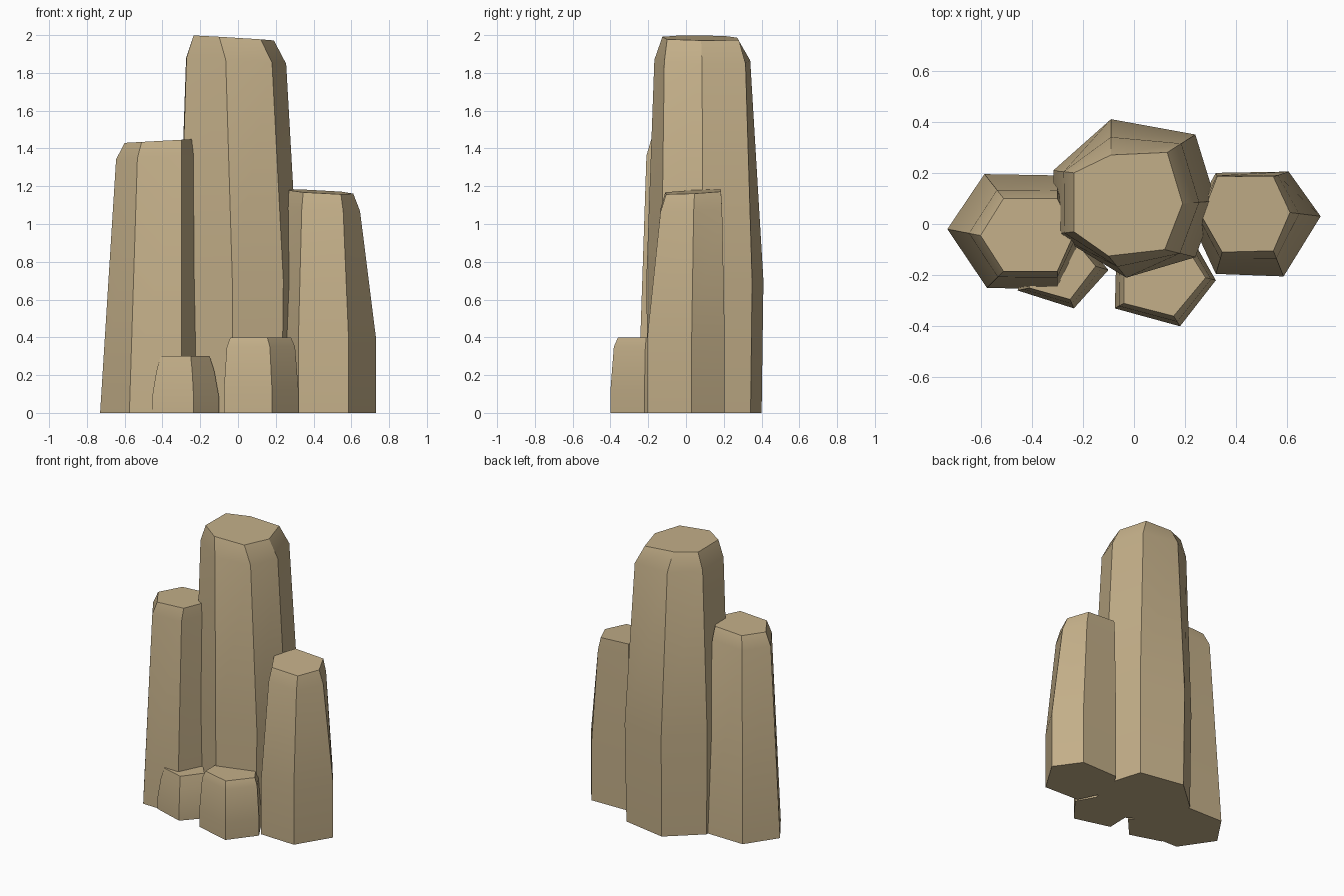
import bpy, bmesh, math

if "Cube" in bpy.data.objects:
    bpy.data.objects.remove(bpy.data.objects["Cube"])

rock = bpy.data.materials.new("tan_rock")
rock.diffuse_color = (0.55, 0.43, 0.25, 1)
rock.use_nodes = True
rock.node_tree.nodes["Principled BSDF"].inputs["Base Color"].default_value = rock.diffuse_color


def blend(a, b, t):
    return [(p[0] + (q[0] - p[0]) * t, p[1] + (q[1] - p[1]) * t) for p, q in zip(a, b)]


def column(name, outline, top, height, chamfer, flare, belly=0.0, foot=1.0, tilt=(0, 0)):
    """Tapered faceted column: foot, optional belly, shoulder and tilted cap."""
    n = len(outline)
    cx = sum(p[0] for p in top) / n
    cy = sum(p[1] for p in top) / n

    def lean(p):
        return (p[0] - cx) * tilt[0] + (p[1] - cy) * tilt[1]

    base = [(cx + (x - cx) * foot, cy + (y - cy) * foot) for x, y in outline]
    rings = [[(x, y, 0) for x, y in base]]
    if belly:
        rings.append([(x, y, belly) for x, y in outline])
    rings.append([(p[0], p[1], height - chamfer + lean(p)) for p in blend(top, outline, flare)])
    rings.append([(p[0], p[1], height + lean(p)) for p in top])

    bm = bmesh.new()
    loops = [[bm.verts.new(v) for v in ring] for ring in rings]
    for lo, hi in zip(loops, loops[1:]):
        for i in range(n):
            j = (i + 1) % n
            bm.faces.new((lo[i], lo[j], hi[j], hi[i]))
    bm.faces.new(loops[0][::-1])
    bm.faces.new(loops[-1])
    bmesh.ops.recalc_face_normals(bm, faces=bm.faces)
    mesh = bpy.data.meshes.new(name)
    bm.to_mesh(mesh)
    bm.free()
    mesh.materials.append(rock)
    ob = bpy.data.objects.new(name, mesh)
    bpy.context.collection.objects.link(ob)
    bpy.ops.object.select_all(action='DESELECT')
    ob.select_set(True)
    bpy.context.view_layer.objects.active = ob
    bpy.ops.object.shade_smooth_by_angle(angle=math.radians(25))


# Tall seven-sided centre column
column("tall_column",
       [(-0.31, -0.04), (-0.03, -0.21), (0.24, -0.13), (0.32, 0.09),
        (0.24, 0.35), (-0.09, 0.41), (-0.315, 0.21)],
       [(-0.235, -0.03), (-0.10, -0.125), (0.12, -0.10), (0.19, 0.08),
        (0.13, 0.28), (-0.09, 0.27), (-0.235, 0.20)],
       1.985, 0.12, 0.5, belly=0.7, foot=0.97, tilt=(-0.06, -0.01))

# Six-sided side columns
column("left_column",
       [(-0.73, -0.02), (-0.575, -0.25), (-0.30, -0.255), (-0.19, -0.03),
        (-0.30, 0.19), (-0.585, 0.195)],
       [(-0.60, -0.045), (-0.51, -0.185), (-0.30, -0.185), (-0.235, -0.04),
        (-0.30, 0.10), (-0.51, 0.10)],
       1.44, 0.085, 0.35, tilt=(0.055, 0))
column("right_column",
       [(0.22, 0.02), (0.32, -0.195), (0.585, -0.205), (0.73, 0.03),
        (0.605, 0.205), (0.32, 0.20)],
       [(0.265, 0.03), (0.345, -0.11), (0.545, -0.105), (0.61, 0.045),
        (0.545, 0.185), (0.325, 0.185)],
       1.17, 0.09, 0.3, belly=0.4, tilt=(-0.055, 0.05))

# Five-sided low stones in front
column("front_right_stone",
       [(-0.075, -0.33), (0.18, -0.40), (0.32, -0.22), (0.24, -0.08), (-0.07, -0.15)],
       [(-0.04, -0.31), (0.155, -0.36), (0.28, -0.21), (0.21, -0.10), (-0.04, -0.16)],
       0.40, 0.05, 0.55, belly=0.12)
column("front_left_stone",
       [(-0.455, -0.26), (-0.235, -0.33), (-0.10, -0.18), (-0.20, -0.06), (-0.42, -0.10)],
       [(-0.41, -0.25), (-0.25, -0.295), (-0.15, -0.165), (-0.22, -0.08), (-0.39, -0.12)],
       0.30, 0.08, 0.5, belly=0.08)
